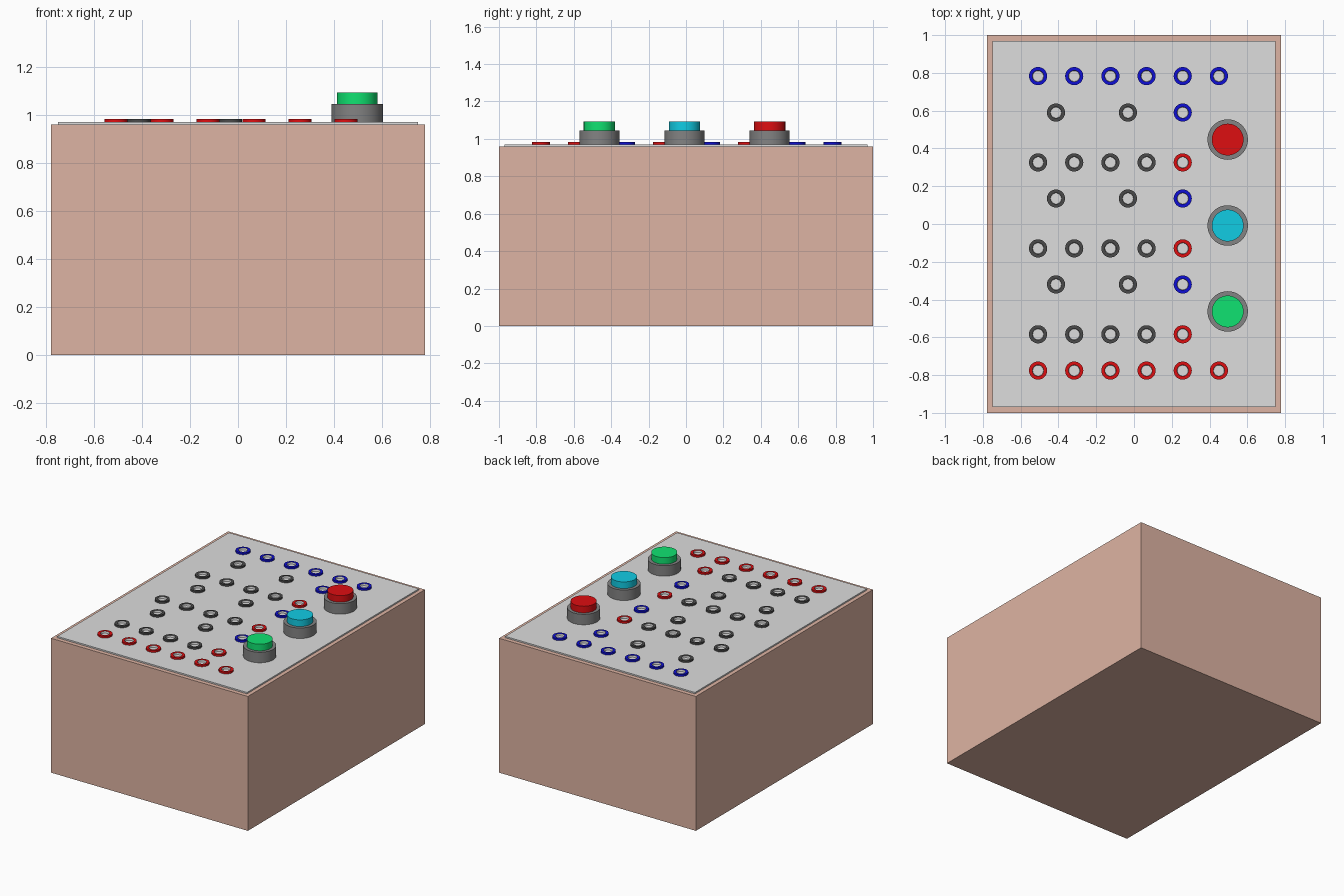
import bpy, bmesh, math

if "Cube" in bpy.data.objects:
    bpy.data.objects.remove(bpy.data.objects["Cube"])


def material(name, rgb):
    """Flat colour given as sRGB 0-255, stored as linear."""
    m = bpy.data.materials.new(name)
    lin = [((c / 255 + 0.055) / 1.055) ** 2.4 if c > 10 else c / 255 / 12.92 for c in rgb]
    m.diffuse_color = (*lin, 1)
    m.use_nodes = True
    m.node_tree.nodes["Principled BSDF"].inputs["Base Color"].default_value = m.diffuse_color
    return m


TAN = material("tan_case", (222, 180, 163))
PANEL = material("light_grey_panel", (221, 221, 221))
RED = material("red", (222, 14, 17))
BLUE = material("blue", (15, 15, 212))
CYAN = material("cyan", (17, 204, 228))
GREEN = material("green", (16, 226, 113))
BEZEL = material("mid_grey_bezel", (131, 131, 131))
DARK = material("dark_grey_socket", (74, 74, 74))
LINING = material("pale_lining", (235, 235, 235))


def add(name, mesh, loc=(0, 0, 0)):
    ob = bpy.data.objects.new(name, mesh)
    ob.location = loc
    bpy.context.collection.objects.link(ob)
    return ob


def box(name, sx, sy, z0, z1, mat):
    bm = bmesh.new()
    bmesh.ops.create_cube(bm, size=1)
    for v in bm.verts:
        v.co = (v.co.x * sx, v.co.y * sy, z0 + (v.co.z + 0.5) * (z1 - z0))
    me = bpy.data.meshes.new(name)
    bm.to_mesh(me)
    bm.free()
    me.materials.append(mat)
    return add(name, me)


def lathe(name, profile, mats, n=48, closed=False):
    """Revolve (radius, z, material index of the band to the next point)."""
    bm = bmesh.new()
    rings = []
    for r, z, _ in profile:
        rings.append([bm.verts.new((r * math.cos(2 * math.pi * i / n),
                                    r * math.sin(2 * math.pi * i / n), z)) for i in range(n)])
    count = len(rings) if closed else len(rings) - 1
    for k in range(count):
        a, b = rings[k], rings[(k + 1) % len(rings)]
        for i in range(n):
            j = (i + 1) % n
            f = bm.faces.new((a[i], a[j], b[j], b[i]))
            f.material_index = profile[k][2]
            f.smooth = True
    if not closed:
        bm.faces.new(rings[0][::-1])
        bm.faces.new(rings[-1])
    bmesh.ops.recalc_face_normals(bm, faces=bm.faces)
    me = bpy.data.meshes.new(name)
    bm.to_mesh(me)
    bm.free()
    for m in mats:
        me.materials.append(m)
    me.set_sharp_from_angle(angle=math.radians(35))
    return me


# Case and top panel
box("case", 1.556, 2.0, 0, 0.96, TAN)
box("top_panel", 1.5, 1.94, 0.955, 0.97, PANEL)

# Three push buttons: bezel and coloured cap
TOP = 0.97
bezel = lathe("button_bezel", [(0.107, -0.004, 0), (0.107, 0.075, 0)], [BEZEL])
for label, mat, y in (("red", RED, 0.447), ("cyan", CYAN, -0.008), ("green", GREEN, -0.463)):
    cap = lathe(label + "_button_cap", [(0.084, 0.07, 0), (0.084, 0.122, 0)], [mat])
    add(label + "_button_bezel", bezel, (0.496, y, TOP))
    add(label + "_button_cap", cap, (0.496, y, TOP))

# Sockets: coloured ring with a pale inner wall
ring_profile = [(0.048, -0.002, 0), (0.048, 0.013, 0), (0.030, 0.013, 1), (0.028, -0.002, 0)]
ring = {key: lathe(key + "_socket", ring_profile, [mat, LINING], 32, True)
        for key, mat in (("red", RED), ("blue", BLUE), ("dark", DARK))}


def socket(key, x, y):
    add(key + "_socket", ring[key], (x, y, TOP))


cols = [-0.508 + 0.1915 * i for i in range(6)]

# Power rows at the back and front edges
for x in cols:
    socket("blue", x, 0.783)
    socket("red", x, -0.776)

# Three repeated groups, one beside each button
for y in (0.59, 0.135, -0.32):
    for x in (-0.413, -0.032):
        socket("dark", x, y)
    socket("blue", cols[4], y)
    for x in cols[:4]:
        socket("dark", x, y - 0.264)
    socket("red", cols[4], y - 0.264)
